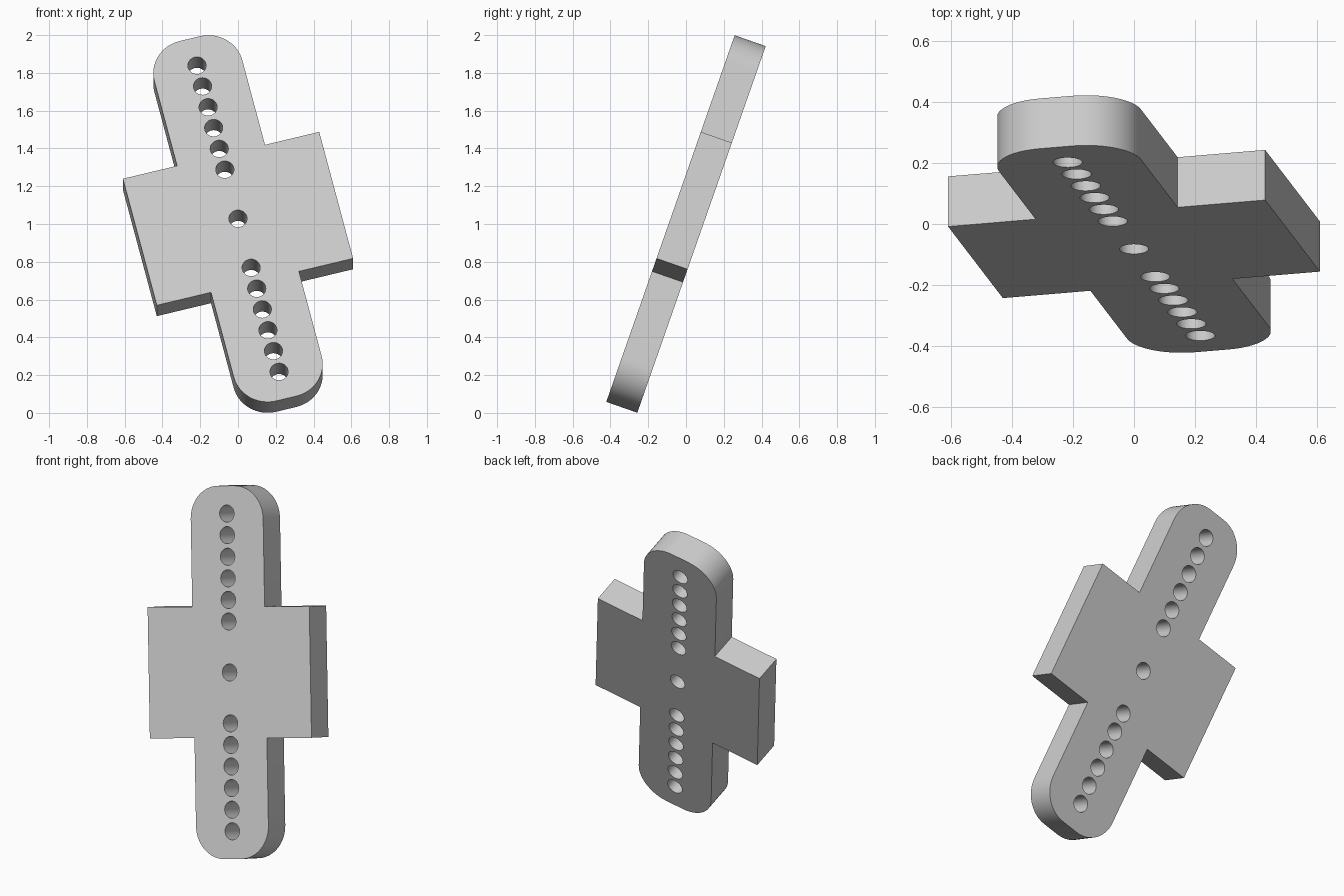
import bpy, bmesh
from math import radians, pi, cos, sin
from mathutils import Matrix

cube = bpy.data.objects.get("Cube")
if cube:
    bpy.data.objects.remove(cube, do_unlink=True)

THICKNESS = 0.174
WING_X, WING_Y = 0.536, 0.366      # half size of the wide middle block
BAR_X, BAR_Y = 0.24, 1.041         # half size of the long bar
CORNER = 0.185                     # rounding of the bar ends
HOLE = 0.048


def arc(cx, cy, radius, start, end, steps):
    return [(cx + radius * cos(start + (end - start) * i / steps),
             cy + radius * sin(start + (end - start) * i / steps))
            for i in range(steps + 1)]


# Upper half of the outline, counter-clockwise; the lower half is its half turn
cx, cy = BAR_X - CORNER, BAR_Y - CORNER
half = [(WING_X, WING_Y), (BAR_X, WING_Y)]
half += arc(cx, cy, CORNER, 0, pi / 2, 16)
half += arc(-cx, cy, CORNER, pi / 2, pi, 16)
half += [(-BAR_X, WING_Y), (-WING_X, WING_Y)]
loops = [half + [(-x, -y) for x, y in half]]

# Centre hole and a row of six holes along each arm
rows = [0.284 + 0.1204 * i for i in range(6)]
for y in [0] + rows + [-r for r in rows]:
    loops.append(arc(0, y, HOLE, 0, 2 * pi, 32)[:-1])

# Filled flat curve extruded to the plate thickness
curve = bpy.data.curves.new("plate_profile", 'CURVE')
curve.dimensions = '2D'
curve.fill_mode = 'BOTH'
curve.extrude = THICKNESS / 2
for loop in loops:
    spline = curve.splines.new('POLY')
    spline.points.add(len(loop) - 1)
    for point, (x, y) in zip(spline.points, loop):
        point.co = (x, y, 0, 1)
    spline.use_cyclic_u = True

plate = bpy.data.objects.new("perforated_plate", curve)
bpy.context.collection.objects.link(plate)
bpy.ops.object.select_all(action='DESELECT')
plate.select_set(True)
bpy.context.view_layer.objects.active = plate
bpy.ops.object.convert(target='MESH')
plate = bpy.context.object

# Weld the caps to the walls, then lean the plate back and turn it in its plane
bm = bmesh.new()
bm.from_mesh(plate.data)
bmesh.ops.remove_doubles(bm, verts=bm.verts, dist=0.0005)
bmesh.ops.recalc_face_normals(bm, faces=bm.faces)
lean = Matrix.Rotation(radians(70.7), 4, 'X') @ Matrix.Rotation(radians(14.2), 4, 'Z')
bm.transform(Matrix.Translation((0, 0, 1)) @ lean)
bm.to_mesh(plate.data)
bm.free()
bpy.ops.object.shade_smooth_by_angle(angle=radians(30))

# Plain grey material
grey = bpy.data.materials.new("light_grey")
grey.use_nodes = True
color = (0.6, 0.6, 0.6, 1)
grey.diffuse_color = color
grey.node_tree.nodes["Principled BSDF"].inputs["Base Color"].default_value = color
plate.data.materials.clear()
plate.data.materials.append(grey)
